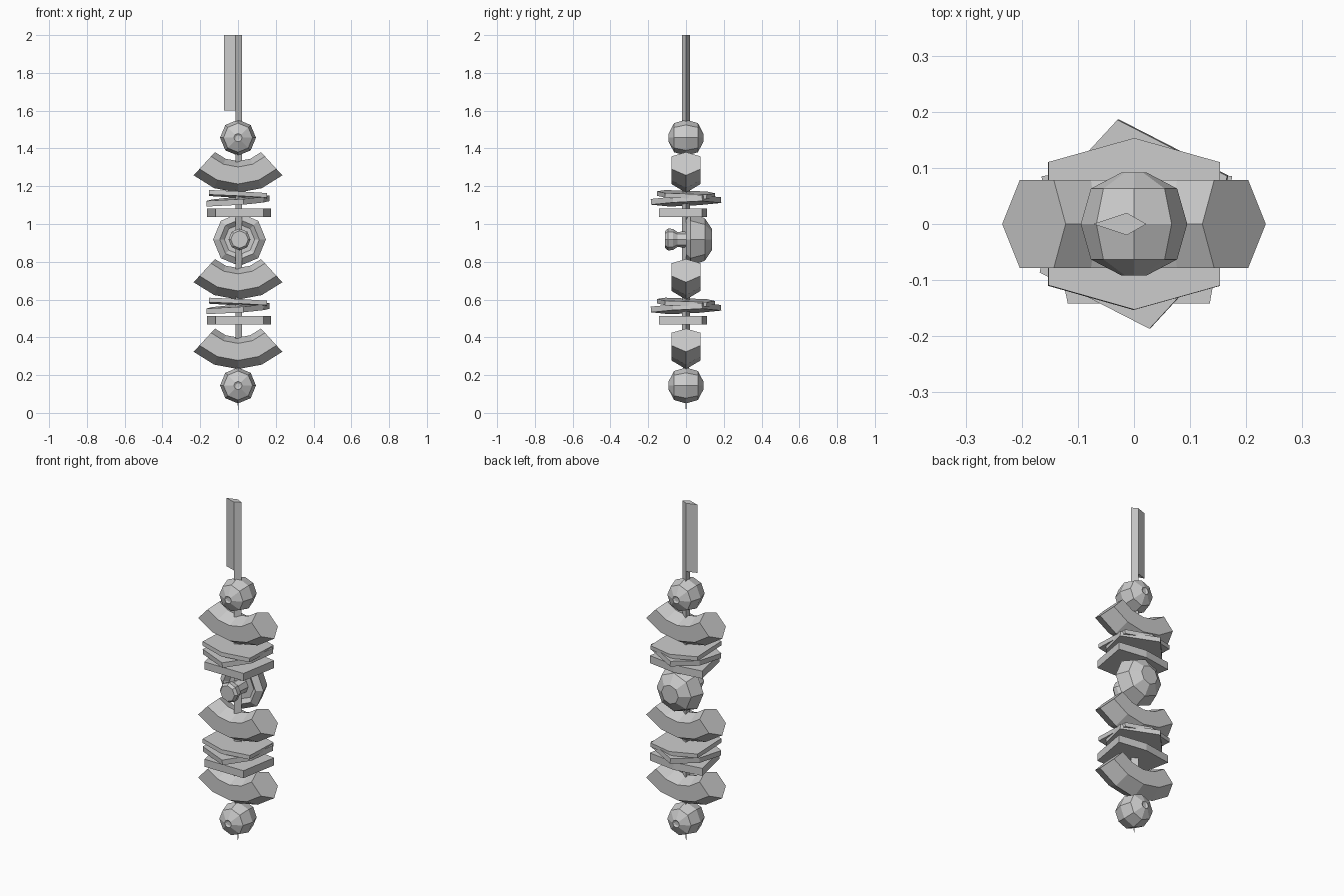
import bpy
import bmesh
from math import sin, cos, tau, radians
from mathutils import Vector, Matrix

if "Cube" in bpy.data.objects:
    bpy.data.objects.remove(bpy.data.objects["Cube"])

grey = bpy.data.materials.new("light_grey")
grey.use_nodes = True
COLOUR = (0.6, 0.6, 0.6, 1)
grey.diffuse_color = COLOUR
grey.node_tree.nodes["Principled BSDF"].inputs["Base Color"].default_value = COLOUR


def loft(name, rings, matrix=Matrix()):
    """Skin equal-length rings of points and cap both ends."""
    bm = bmesh.new()
    loops = [[bm.verts.new(matrix @ Vector(p)) for p in ring] for ring in rings]
    n = len(loops[0])
    for a, b in zip(loops, loops[1:]):
        for i in range(n):
            j = (i + 1) % n
            bm.faces.new((a[i], a[j], b[j], b[i]))
    bm.faces.new(loops[0])
    bm.faces.new(loops[-1])
    bmesh.ops.remove_doubles(bm, verts=bm.verts, dist=1e-5)
    bmesh.ops.recalc_face_normals(bm, faces=bm.faces)
    mesh = bpy.data.meshes.new(name)
    bm.to_mesh(mesh)
    bm.free()
    mesh.materials.append(grey)
    obj = bpy.data.objects.new(name, mesh)
    bpy.context.collection.objects.link(obj)
    return obj


def lathe(name, profile, x, z, sides=8):
    """Turn a (y, radius) profile around a front-to-back axis."""
    rings = [[(x + r * cos(tau * i / sides), y, z + r * sin(tau * i / sides))
              for i in range(sides)] for y, r in profile]
    return loft(name, rings)


def plate(name, outline, thickness, matrix):
    """Extrude a flat outline about its middle."""
    rings = [[(x, y, h) for x, y in outline] for h in (-thickness / 2, thickness / 2)]
    return loft(name, rings, matrix)


def prism(name, outline, low, high):
    return loft(name, [[(x, y, z) for x, y in outline] for z in (low, high)])


# Skewer: three-sided rod with a pointed end and a wider flat grip
ROD = [(-0.013, -0.02), (0.022, 0), (-0.013, 0.02)]
GRIP = ROD + [(-0.073, 0)]
prism("skewer_rod", ROD, 0.3, 1.6)
prism("skewer_grip", GRIP, 1.6, 2.0)
loft("skewer_tip", [[(x * s, y * s, z) for x, y in ROD]
                    for z, s in ((0, 0.03), (0.06, 0.14), (0.3, 1))])

# Round pieces with a small dimple at front and back
BALL = [(-0.086, 0.012), (-0.092, 0.022), (-0.063, 0.077), (0, 0.095),
        (0.063, 0.077), (0.092, 0.022), (0.086, 0.012)]
for label, z in (("lower", 0.145), ("upper", 1.457)):
    lathe(label + "_ball", BALL, 0, z)

# Curved chunks: a six-sided section swept along an arc
SECTION = [(0.347, 0), (0.301, 0.078), (0.211, 0.078),
           (0.18, 0), (0.211, -0.078), (0.301, -0.078)]
for label, bottom in (("lower", 0.232), ("middle", 0.6), ("upper", 1.166)):
    centre = bottom + 0.347
    rings = []
    for step in range(-2, 3):
        a = radians(21.3 * step)
        rings.append([(r * sin(a), y, centre - r * cos(a)) for r, y in SECTION])
    loft(label + "_curved_chunk", rings)

# Stacks of slices: one level slab under two tilted leaves
SLAB = [(-0.118, -0.142), (0.135, -0.142), (0.175, 0.085), (0.005, 0.11), (-0.165, 0.085)]
LEAF = [(0, 0.153), (0.153, 0.11), (0.153, -0.11),
        (0, -0.153), (-0.153, -0.11), (-0.153, 0.11)]
for label, base in (("lower", 0.49), ("upper", 1.06)):
    def place(height, turn, tilt_x, tilt_y):
        return (Matrix.Translation((0, 0, base + height))
                @ Matrix.Rotation(radians(tilt_x), 4, "X")
                @ Matrix.Rotation(radians(tilt_y), 4, "Y")
                @ Matrix.Rotation(radians(turn), 4, "Z"))
    plate(label + "_level_slice", SLAB, 0.044, place(0, 0, 0, 0))
    plate(label + "_turned_slice", LEAF, 0.03, place(0.062, 63, 2, -4))
    plate(label + "_top_slice", LEAF, 0.024, place(0.096, 0, -2, 3))

# Mushroom lying on its side, cap to the back and stem to the front
CAP = [(0.02, 0.08), (0, 0.105), (0.025, 0.14), (0.1, 0.112), (0.138, 0.055)]
STEM = [(-0.11, 0.046), (-0.095, 0.058), (-0.07, 0.056), (-0.045, 0.04), (0.03, 0.045)]
lathe("mushroom_cap", CAP, 0.008, 0.918)
lathe("mushroom_stem", STEM, 0.008, 0.918)
